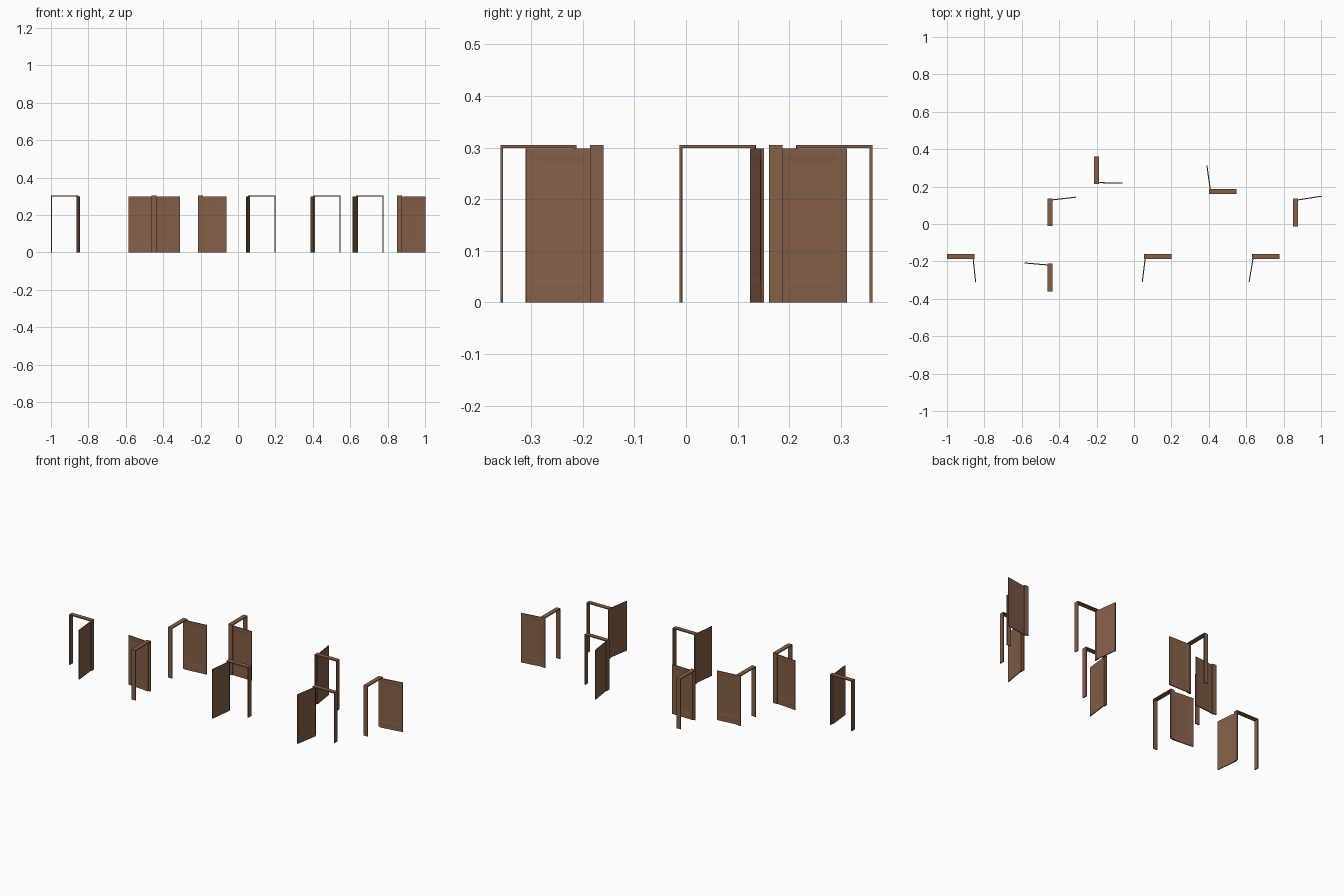
import bpy, bmesh
from math import radians
from mathutils import Matrix, Vector

if "Cube" in bpy.data.objects:
    bpy.data.objects.remove(bpy.data.objects["Cube"])

wood = bpy.data.materials.new("brown wood")
wood.diffuse_color = (0.235, 0.116, 0.064, 1)
wood.use_nodes = True
wood.node_tree.nodes["Principled BSDF"].inputs["Base Color"].default_value = wood.diffuse_color

W, D, T, H = 0.148, 0.027, 0.0055, 0.305   # frame width, depth, thickness, height
L, LT, LH = 0.139, 0.0055, 0.2985          # leaf length, thickness, height


def finish(bm, name, x, y, angle):
    bmesh.ops.recalc_face_normals(bm, faces=bm.faces)
    me = bpy.data.meshes.new(name)
    bm.to_mesh(me)
    bm.free()
    me.materials.append(wood)
    ob = bpy.data.objects.new(name, me)
    ob.matrix_world = Matrix.Translation((x, y, 0)) @ Matrix.Rotation(radians(angle), 4, 'Z')
    bpy.context.collection.objects.link(ob)


def door_frame(name, x, y, angle):
    # upside-down U profile extruded through the depth of the frame
    profile = [(0, 0), (0, H), (W, H), (W, 0), (W - T, 0), (W - T, H - T), (T, H - T), (T, 0)]
    bm = bmesh.new()
    face = bm.faces.new([bm.verts.new((u, -D / 2, z)) for u, z in profile])
    ext = bmesh.ops.extrude_face_region(bm, geom=[face])
    verts = [g for g in ext["geom"] if isinstance(g, bmesh.types.BMVert)]
    bmesh.ops.translate(bm, verts=verts, vec=(0, D, 0))
    finish(bm, name, x, y, angle)


def door_leaf(name, x, y, angle):
    # flat board with a shallow bevelled panel on both sides
    bm = bmesh.new()
    rims = []
    for s in (-1, 1):
        rings = []
        for side, low, high, depth in ((0, 0, 0, 0), (0.013, 0.035, 0.014, 0), (0.026, 0.048, 0.026, 0.001)):
            v = s * (LT / 2 - depth)
            rings.append([bm.verts.new(p) for p in (
                (side, v, low), (L - side, v, low),
                (L - side, v, LH - high), (side, v, LH - high))])
        for a, b in zip(rings, rings[1:]):
            for i in range(4):
                j = (i + 1) % 4
                bm.faces.new((a[i], a[j], b[j], b[i]))
        bm.faces.new(rings[-1])
        rims.append(rings[0])
    a, b = rims
    for i in range(4):
        j = (i + 1) % 4
        bm.faces.new((a[i], a[j], b[j], b[i]))
    finish(bm, name, x, y, angle)


# hinge end x, y, direction of the frame, direction of the open leaf
doors = [
    (-0.853, -0.173, 180, -84),
    (-0.448, -0.212, 270, 175),
    (-0.448, 0.136, 270, 6.5),
    (-0.201, 0.213, 90, -1),
    (0.401, 0.174, 0, 98),
    (0.053, -0.173, 0, -97),
    (0.630, -0.173, 0, -99.5),
    (0.864, 0.135, 270, 9),
]
for n, (x, y, fa, la) in enumerate(doors, 1):
    door_frame(f"door_frame_{n}", x, y, fa)
    # leaf hangs just inside the hinge post
    off = Matrix.Rotation(radians(fa), 3, 'Z') @ Vector((T + LT / 2, 0, 0))
    door_leaf(f"door_leaf_{n}", x + off.x, y + off.y, la)
